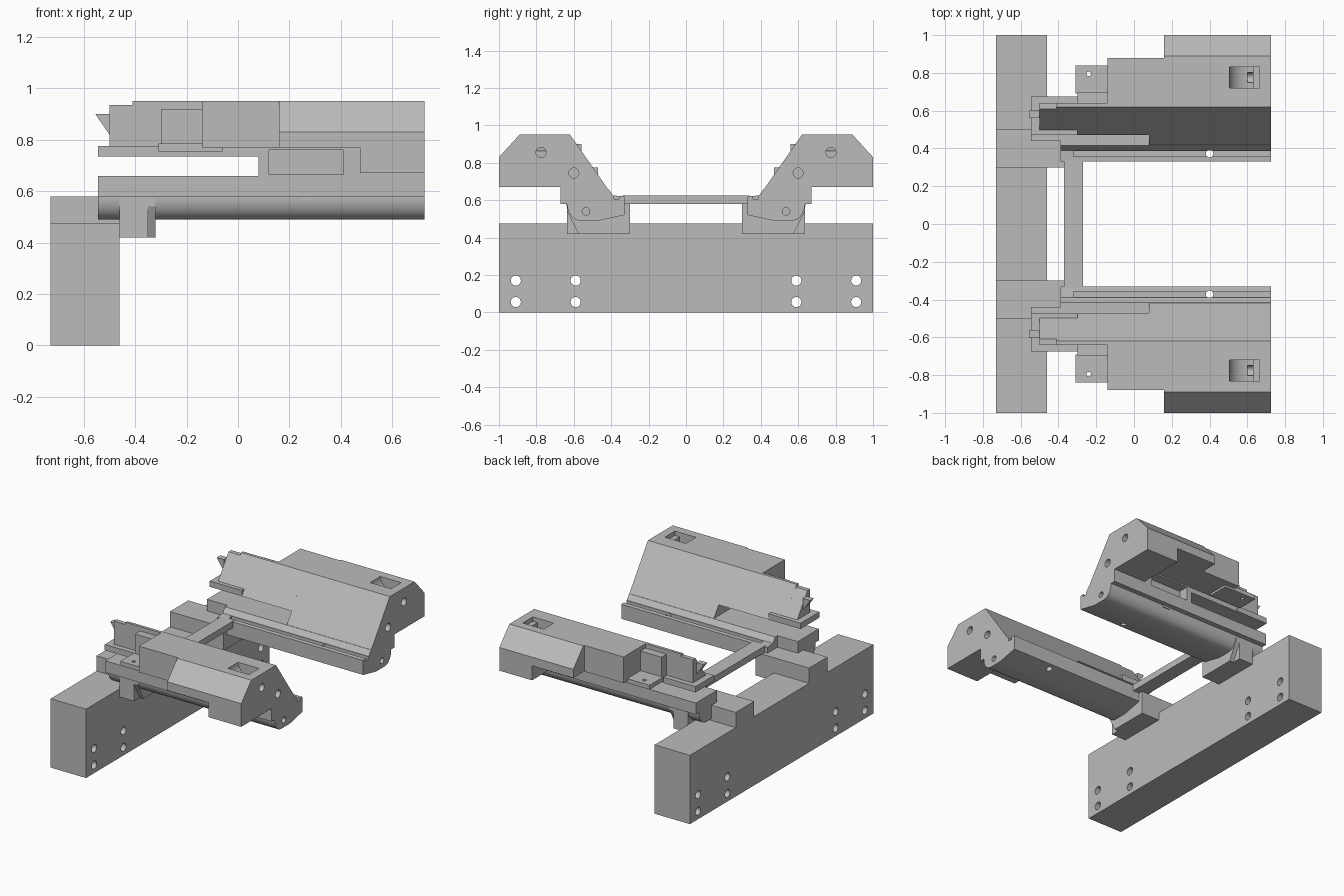
import bpy, bmesh, math
from mathutils import Vector

if "Cube" in bpy.data.objects:
    bpy.data.objects.remove(bpy.data.objects["Cube"])

GREY = (0.5, 0.5, 0.5, 1)
grey = bpy.data.materials.new("plain grey")
grey.use_nodes = True
grey.diffuse_color = GREY
grey.node_tree.nodes["Principled BSDF"].inputs["Base Color"].default_value = GREY


def prism(name, profile, a, b, axis="X"):
    """Extrude a closed profile along X (points are y, z) or along Y (points are x, z)."""
    place = (lambda p, t: (t, *p)) if axis == "X" else (lambda p, t: (p[0], t, p[1]))
    bm = bmesh.new()
    face = bm.faces.new([bm.verts.new(place(p, a)) for p in profile])
    side = bmesh.ops.extrude_face_region(bm, geom=[face])
    moved = [v for v in side["geom"] if isinstance(v, bmesh.types.BMVert)]
    bmesh.ops.translate(bm, verts=moved, vec=Vector(place((0, 0), b - a)))
    bmesh.ops.recalc_face_normals(bm, faces=bm.faces)
    mesh = bpy.data.meshes.new(name)
    bm.to_mesh(mesh)
    bm.free()
    mesh.materials.append(grey)
    obj = bpy.data.objects.new(name, mesh)
    bpy.context.collection.objects.link(obj)
    return obj


def box(name, x, y, z):
    return prism(name, [(y[0], z[0]), (y[1], z[0]), (y[1], z[1]), (y[0], z[1])], *x)


def pin(a, b, y, z, r):
    ring = [i * math.tau / 24 for i in range(24)]
    return prism("pin", [(y + r * math.cos(t), z + r * math.sin(t)) for t in ring], a, b)


def upright_pin(x, y, z0, z1, r):
    obj = pin(z0, z1, 0, 0, r)
    for v in obj.data.vertices:
        h, s, t = v.co
        v.co = (x + s, y + t, h)
    return obj


def bake(obj):
    graph = bpy.context.evaluated_depsgraph_get()
    mesh = bpy.data.meshes.new_from_object(obj.evaluated_get(graph))
    obj.modifiers.clear()
    obj.data = mesh


def combine(obj, tools, operation):
    for tool in tools:
        mod = obj.modifiers.new("combine", "BOOLEAN")
        mod.operation, mod.solver, mod.object = operation, "EXACT", tool
    bake(obj)
    for tool in tools:
        bpy.data.objects.remove(tool)
    return obj


def mirror(obj):
    mod = obj.modifiers.new("mirror", "MIRROR")
    mod.use_axis = (False, True, False)
    mod.use_mirror_merge = False
    bake(obj)


# Base beam with bolt holes
beam = box("base_beam", (-0.73, -0.46), (-1, 1), (0, 0.475))
combine(beam, [pin(-0.8, -0.4, s * y, z, 0.027)
               for s in (-1, 1) for y in (0.59, 0.91) for z in (0.055, 0.17)], "DIFFERENCE")

# Cross bar between the arms
box("cross_bar", (-0.37, -0.27), (-0.34, 0.34), (0.58, 0.625))

# Mounting blocks on the beam and the brackets that drop beside it
mirror(box("mount_block", (-0.73, -0.365), (0.3, 0.5), (0.475, 0.58)))
bracket = [(0.3, 0.42), (0.575, 0.42), (0.635, 0.54), (0.635, 0.58), (0.3, 0.58)]
mirror(prism("bracket_end", bracket, -0.35, -0.32))
mirror(box("bracket", (-0.46, -0.35), (0.3, 0.635), (0.42, 0.58)))

# Lower rails, rounded underneath on the outer side
curve = [(0.565 + 0.07 * math.cos(t), 0.575 - 0.085 * math.sin(t))
         for t in [i * math.pi / 16 for i in range(9)]]
outer = [(0.67, 0.66), (0.67, 0.58), (0.635, 0.58)] + curve
rail = prism("lower_rail", [(0.33, 0.62), (0.39, 0.625), (0.415, 0.66)] + outer
             + [(0.47, 0.49), (0.33, 0.52)], -0.39, 0.725)
combine(rail, [box("groove", (-0.32, 0.8), (0.357, 0.387), (0.605, 0.7)),
               upright_pin(0.4, 0.372, 0.4, 0.8, 0.02),
               pin(0.6, 0.8, 0.535, 0.54, 0.02)], "DIFFERENCE")
mirror(rail)
mirror(prism("rail_tip", [(0.44, 0.66)] + outer + [(0.44, 0.49)], -0.545, -0.39))
mirror(box("rail_tab", (0.24, 0.29), (0.6, 0.64), (0.565, 0.59)))

# Upper arms: a sloped inner face with an outer outline that steps along the length
slope_low, slope_mid = [(0.39, 0.62), (0.62, 0.95)], [(0.47, 0.735), (0.62, 0.95)]
chamfer = [(0.89, 0.95), (1, 0.83)]
arm = prism("upper_arm", slope_low + chamfer + [(1, 0.67), (0.67, 0.67), (0.67, 0.62)], 0.475, 0.725)
steps = [
    (slope_low + chamfer + [(1, 0.77), (0.67, 0.77), (0.67, 0.62)], 0.16, 0.475),
    (slope_low + [(0.88, 0.95), (0.88, 0.77), (0.67, 0.77), (0.67, 0.62)], 0.08, 0.16),
    (slope_mid + [(0.88, 0.95), (0.88, 0.77), (0.67, 0.77), (0.67, 0.735)], -0.14, 0.08),
    (slope_mid + [(0.64, 0.95), (0.64, 0.92), (0.695, 0.92), (0.695, 0.77),
                  (0.67, 0.77), (0.67, 0.735)], -0.3, -0.14),
    (slope_mid + [(0.64, 0.95), (0.64, 0.735)], -0.41, -0.3),
    ([(0.47, 0.735), (0.61, 0.935), (0.64, 0.935), (0.64, 0.735)], -0.5, -0.41),
]
combine(arm, [prism("step", p, a, b) for p, a, b in steps], "UNION")

# Top pocket with a curved floor, side recess and end holes
scoop = [(0.63 - 0.125 * math.cos(t), 0.95 - 0.09 * math.sin(t))
         for t in [i * math.pi / 16 for i in range(9)]]
pocket = prism("pocket", [(0.505, 1)] + scoop + [(0.63, 0.92), (0.665, 0.92), (0.665, 1)],
               0.72, 0.83, "Y")
combine(arm, [pocket,
              box("recess", (0.12, 0.41), (0.6, 0.7), (0.665, 0.76)),
              pin(0.6, 0.8, 0.775, 0.855, 0.027),
              pin(0.6, 0.8, 0.6, 0.745, 0.027)], "DIFFERENCE")
mirror(arm)

# Shelf, drilled lug and pointed tips at the beam end of each arm
mirror(box("arm_shelf", (-0.545, -0.3), (0.47, 0.675), (0.735, 0.775)))
lug = box("drilled_lug", (-0.31, -0.06), (0.69, 0.84), (0.755, 0.785))
combine(lug, [upright_pin(-0.24, 0.795, 0.7, 0.9, 0.012)], "DIFFERENCE")
mirror(lug)
mirror(prism("arm_point", [(-0.555, 0.9), (-0.5, 0.9), (-0.5, 0.82)], 0.56, 0.6, "Y"))

# Shade the curved surfaces smoothly while keeping edges sharp
for obj in bpy.context.scene.objects:
    if obj.type == "MESH":
        obj.select_set(True)
        bpy.context.view_layer.objects.active = obj
bpy.ops.object.shade_smooth_by_angle(angle=math.radians(25))
